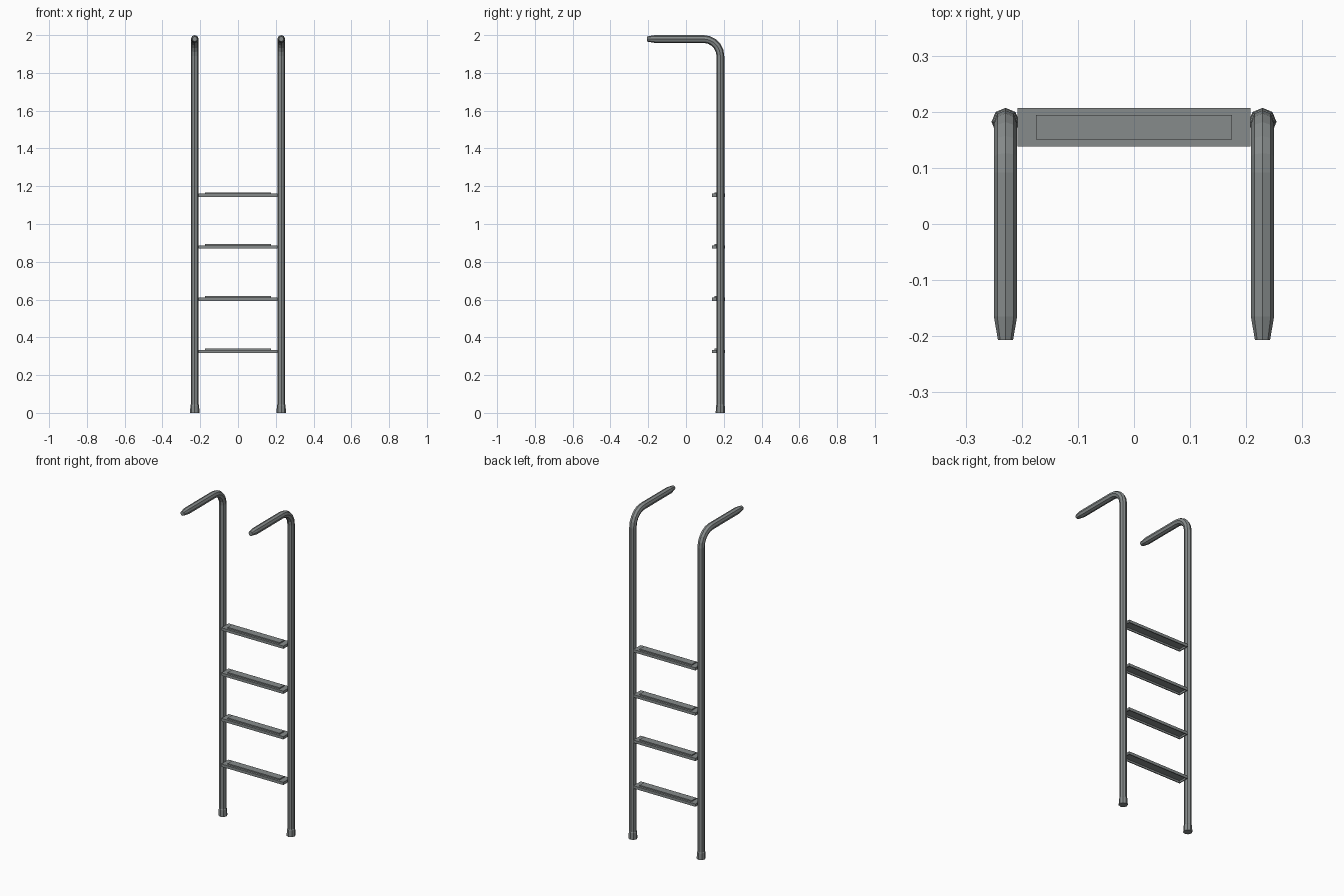
import bpy, bmesh, math
from mathutils import Vector

if "Cube" in bpy.data.objects:
    bpy.data.objects.remove(bpy.data.objects["Cube"])

steel = bpy.data.materials.new("steel grey")
steel.diffuse_color = (0.24, 0.26, 0.26, 1)
steel.use_nodes = True
steel.node_tree.nodes["Principled BSDF"].inputs["Base Color"].default_value = steel.diffuse_color


def finish(bm, name):
    bmesh.ops.recalc_face_normals(bm, faces=bm.faces)
    me = bpy.data.meshes.new(name)
    bm.to_mesh(me)
    bm.free()
    me.materials.append(steel)
    ob = bpy.data.objects.new(name, me)
    bpy.context.collection.objects.link(ob)
    return ob


def rail(name, x):
    # sweep an octagon along the foot, post, bend and tapered grip
    R, RB, Y, Z = 0.0207, 0.09, 0.182, 1.9793
    path = [(Y, 0, 0, 0.025), (Y, 0.04, 0, 0.023), (Y, 0.045, 0, R)]  # y, z, tilt, radius
    for i in range(6):
        a = math.pi / 2 * i / 5
        path.append((Y - RB + RB * math.cos(a), Z - RB + RB * math.sin(a), a, R))
    path += [(-0.165, Z, math.pi / 2, R), (-0.2065, Z, math.pi / 2, 0.0135)]
    bm = bmesh.new()
    rings = []
    for y, z, tilt, r in path:
        out = Vector((0, math.cos(tilt), math.sin(tilt)))
        rings.append([bm.verts.new(Vector((x, y, z)) + r * (
            Vector((math.cos(k * math.pi / 4), 0, 0)) + out * math.sin(k * math.pi / 4)))
            for k in range(8)])
    for a, b in zip(rings, rings[1:]):
        for k in range(8):
            bm.faces.new((a[k], a[(k + 1) % 8], b[(k + 1) % 8], b[k]))
    bm.faces.new(rings[0])
    bm.faces.new(rings[-1])
    return finish(bm, name)


def step(name, z):
    # slab with a raised tread on top and a hollow underside
    bm = bmesh.new()
    bmesh.ops.create_cube(bm, size=1)
    for v in bm.verts:
        v.co = Vector((v.co.x * 0.416, 0.1725 + v.co.y * 0.069, z + v.co.z * 0.017))
    bm.normal_update()
    top = max(bm.faces, key=lambda f: f.normal.z)
    bottom = min(bm.faces, key=lambda f: f.normal.z)

    def inset(face, mx, my, dz):
        bmesh.ops.inset_region(bm, faces=[face], thickness=0.005, use_even_offset=True)
        for v in face.verts:
            v.co.x = math.copysign(0.208 - mx, v.co.x)
            v.co.y = 0.1725 + math.copysign(0.0345 - my, v.co.y - 0.1725)
        ext = bmesh.ops.extrude_face_region(bm, geom=[face])
        bmesh.ops.translate(bm, vec=(0, 0, dz),
                            verts=[g for g in ext["geom"] if isinstance(g, bmesh.types.BMVert)])
        bm.faces.remove(face)

    inset(top, 0.033, 0.0125, 0.007)
    inset(bottom, 0.006, 0.006, 0.011)
    return finish(bm, name)


rail("left_rail", -0.229)
rail("right_rail", 0.229)
for i, z in enumerate((0.325, 0.602, 0.878, 1.152)):
    step(f"step_{i + 1}", z)
